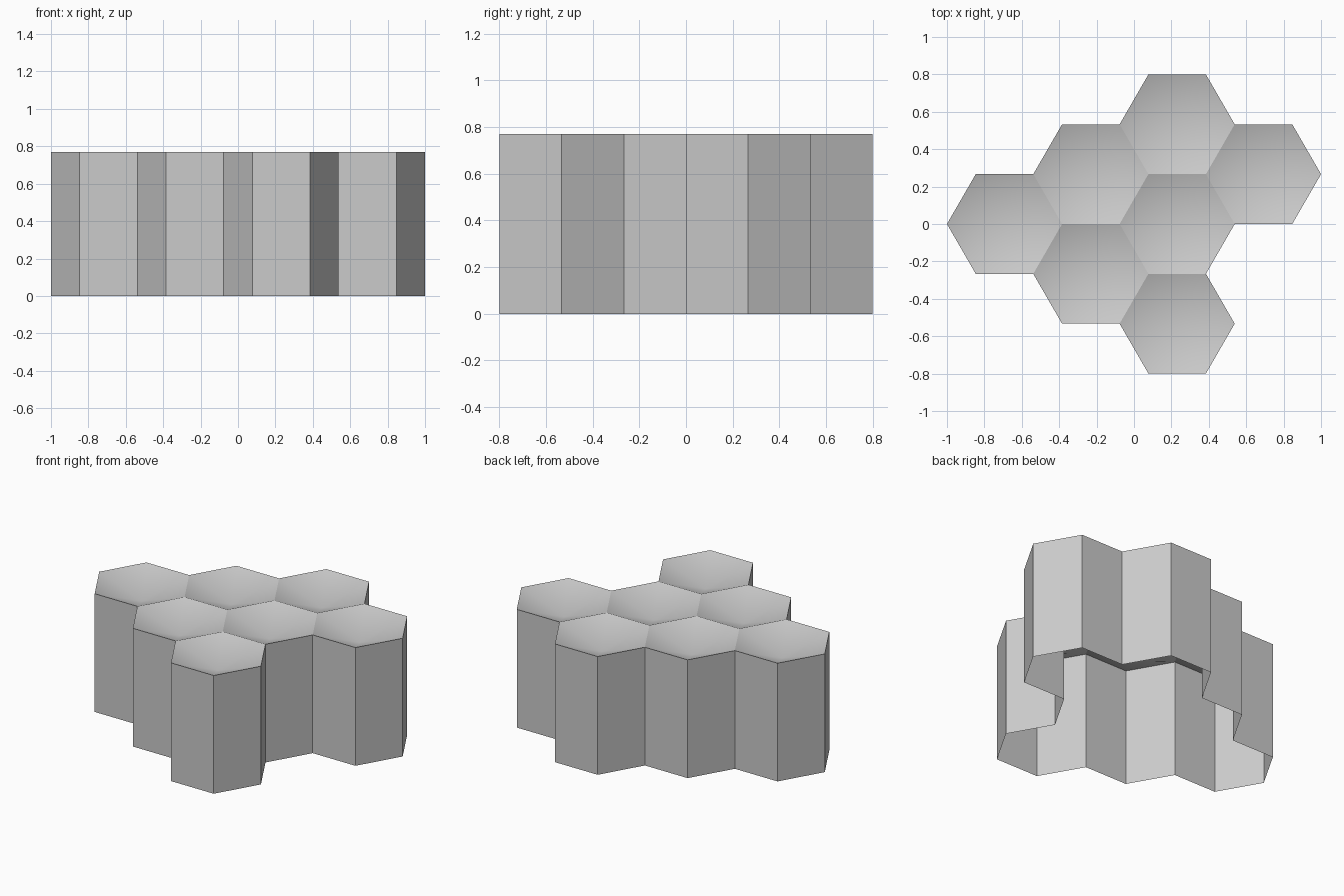
import bpy, bmesh
from math import cos, sin, pi, sqrt
from mathutils import Vector

cube = bpy.data.objects.get("Cube")
if cube:
    bpy.data.objects.remove(cube, do_unlink=True)

RADIUS = 4 / 13          # hexagon side length
HEIGHT = 0.77
DEPTH = 0.11             # how far each dished top sinks
STEP_X, STEP_Y = RADIUS * 1.5, RADIUS * sqrt(3) / 2

# Cell centres in half-step grid units
CELLS = [(0.5, 2), (-0.5, 1), (1.5, 1), (-1.5, 0), (0.5, 0), (-0.5, -1), (0.5, -2)]

grey = bpy.data.materials.new("light grey")
grey.use_nodes = True
colour = (0.6, 0.6, 0.6, 1)
grey.diffuse_color = colour
grey.node_tree.nodes["Principled BSDF"].inputs["Base Color"].default_value = colour


def add_object(name, bm):
    mesh = bpy.data.meshes.new(name)
    bm.to_mesh(mesh)
    bm.free()
    mesh.materials.append(grey)
    obj = bpy.data.objects.new(name, mesh)
    bpy.context.collection.objects.link(obj)
    return obj


# Dished hexagonal tops, welded along shared rims
bm = bmesh.new()
for col, row in CELLS:
    centre = Vector((col * STEP_X, row * STEP_Y, HEIGHT))
    rim = [bm.verts.new(centre + RADIUS * Vector((cos(i * pi / 3), sin(i * pi / 3), 0)))
           for i in range(6)]
    middle = bm.verts.new(centre - Vector((0, 0, DEPTH)))
    for i in range(6):
        bm.faces.new((rim[i], rim[(i + 1) % 6], middle))
bmesh.ops.remove_doubles(bm, verts=bm.verts, dist=0.001)

# Outer wall follows the outline of the cluster and is open underneath
wall = bmesh.new()
for edge in [e for e in bm.edges if e.is_boundary]:
    loop = edge.link_loops[0]
    a, b = loop.vert.co, loop.link_loop_next.vert.co
    corners = [(a.x, a.y, 0), (b.x, b.y, 0), b, a]
    wall.faces.new([wall.verts.new(c) for c in corners])
bmesh.ops.remove_doubles(wall, verts=wall.verts, dist=0.001)

tops = add_object("dished_tops", bm)
add_object("outer_wall", wall)

# Soft shading inside each dish, crisp ridges between cells
bpy.ops.object.select_all(action='DESELECT')
tops.select_set(True)
bpy.context.view_layer.objects.active = tops
bpy.ops.object.shade_smooth_by_angle(angle=pi / 6)
